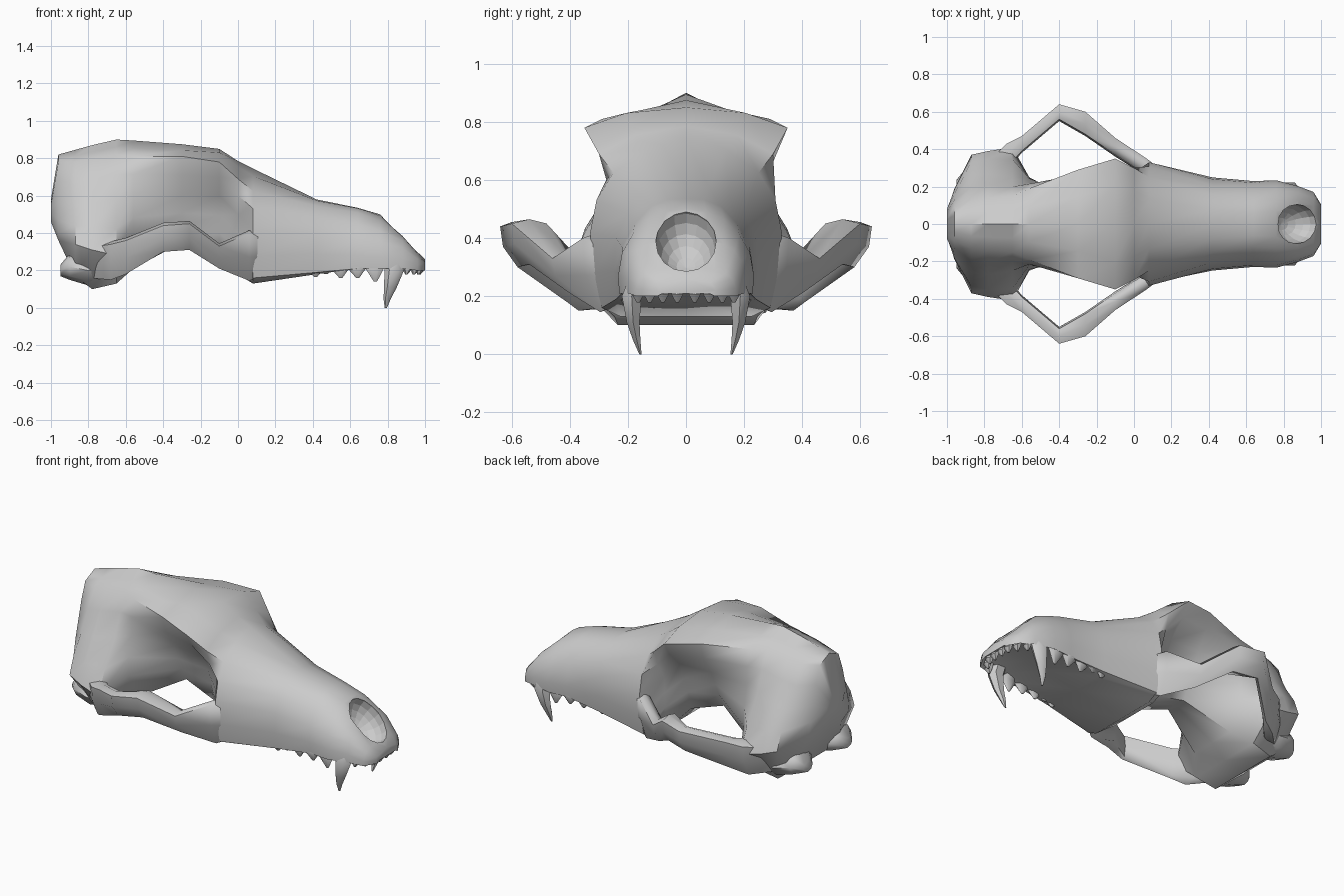
import bpy, bmesh, math
from mathutils import Vector

if "Cube" in bpy.data.objects:
    bpy.data.objects.remove(bpy.data.objects["Cube"])


def make_object(name, bm, angle=50):
    bmesh.ops.recalc_face_normals(bm, faces=bm.faces)
    me = bpy.data.meshes.new(name)
    bm.to_mesh(me)
    bm.free()
    ob = bpy.data.objects.new(name, me)
    bpy.context.collection.objects.link(ob)
    bpy.ops.object.select_all(action='DESELECT')
    ob.select_set(True)
    bpy.context.view_layer.objects.active = ob
    bpy.ops.object.shade_smooth_by_angle(angle=math.radians(angle))
    return ob


def loft(bm, rings):
    """Bridge closed rings of equal length and cap both ends."""
    vs = [[bm.verts.new(p) for p in r] for r in rings]
    n = len(vs[0])
    for a, b in zip(vs, vs[1:]):
        for i in range(n):
            j = (i + 1) % n
            bm.faces.new((a[i], a[j], b[j], b[i]))
    bm.faces.new(vs[0])
    bm.faces.new(vs[-1])


def flip(rings, s):
    return [[(p[0], p[1] * s, p[2]) for p in r] for r in rings]


# Skull cross-sections: x, top z, shoulder y z, side y z, lower y z, base z
sections = [
    (-1.00, .58, .05, .56, .08, .53, .06, .48, .46),
    (-.96, .82, .09, .78, .16, .56, .19, .40, .36),
    (-.87, .845, .13, .78, .26, .55, .37, .34, .17),
    (-.78, .87, .14, .80, .27, .56, .39, .31, .10),
    (-.65, .90, .15, .82, .25, .58, .41, .28, .13),
    (-.56, .895, .19, .81, .22, .60, .25, .37, .21),
    (-.30, .875, .29, .81, .19, .60, .11, .43, .35),
    (-.10, .85, .35, .78, .20, .60, .12, .40, .29),
    (.00, .785, .30, .69, .21, .50, .20, .31, .18),
    (.08, .745, .25, .625, .33, .42, .29, .16, .13),
    (.42, .58, .15, .545, .24, .40, .24, .19, .18),
    (.64, .535, .12, .51, .22, .37, .22, .21, .22),
    (.76, .50, .13, .465, .22, .35, .23, .21, .24),
    (.88, .39, .13, .38, .19, .32, .20, .21, .24),
    (.96, .30, .10, .29, .16, .26, .17, .20, .23),
    (1.0, .26, .06, .25, .10, .24, .10, .20, .21),
]


def ring(s):
    x, zt, ys, zs, ym, zm, yl, zl, zb = s
    base = .6 if x < -.2 else .78
    p = [Vector(v) for v in ((-ys, zs), (0, zt), (ys, zs), (ym, zm),
                             (yl, zl), (yl * base, zb))]
    half = []
    for i in range(1, 4):
        half += [p[i], (p[i] + p[i + 1]) * 9 / 16 - (p[i - 1] + p[i + 2]) / 16]
    if x < -.2:                      # raised crest along the crown
        half[1] = (p[1] + p[2]) / 2
    half += [p[4], p[5], Vector((0, zb))]
    left = [Vector((-v.x, v.y)) for v in half[-2:0:-1]]
    return [(x, v.x, v.y) for v in half + left]


bm = bmesh.new()
loft(bm, [ring(s) for s in sections])
skull = make_object("skull", bm)

# Nose opening, cut with a flattened ellipsoid along the sloping snout tip
bpy.ops.mesh.primitive_uv_sphere_add(segments=16, ring_count=10, radius=1,
                                     location=(.868, 0, .385),
                                     rotation=(0, math.radians(43), 0))
cutter = bpy.context.object
cutter.name = "nose_cutter"
cutter.scale = (.145, .105, .12)
cutter.hide_render = True
mod = skull.modifiers.new("nose_opening", 'BOOLEAN')
mod.operation = 'DIFFERENCE'
mod.object = cutter
mod.solver = 'EXACT'
bpy.context.view_layer.objects.active = skull
bpy.ops.object.modifier_apply(modifier=mod.name)
bpy.data.objects.remove(cutter)

# Cheek arches: x, outer y, inner y, top z, bottom z
arch = [
    (.20, .25, .18, .34, .20),
    (.06, .355, .27, .40, .145),
    (-.10, .46, .37, .33, .21),
    (-.26, .60, .48, .45, .31),
    (-.40, .64, .56, .44, .30),
    (-.60, .47, .39, .36, .18),
    (-.68, .43, .30, .34, .15),
    (-.80, .31, .22, .32, .16),
]
rings = []
for x, yo, yi, zt, zb in arch:
    mid = (zt + zb) / 2
    rings.append([(x, yo, zt), (x, (yo + yi) / 2, zt + .015), (x, yi, zt),
                  (x, yi - .01, mid), (x, yi, zb + .01), (x, yo - .06, zb),
                  (x, yo - .01, mid)])
bm = bmesh.new()
for s in (1, -1):
    loft(bm, flip(rings, s))
make_object("cheek_arches", bm, 60)

# Knobs at the back of the skull base
bm = bmesh.new()
for s in (1, -1):
    loft(bm, flip([[(x, .19 + r * 1.5 * math.cos(a), z + r * math.sin(a))
                    for a in [k * math.pi / 4 for k in range(8)]]
                   for x, z, r in ((-.95, .20, .03), (-.90, .22, .07),
                                   (-.80, .20, .08), (-.65, .20, .05))], s))
make_object("occipital_knobs", bm)


def tooth(bm, path, flat=1.0):
    """Sweep a six-sided taper along (x, y, z, radius); flat squeezes y."""
    rings = [[(x + r * math.cos(k * math.pi / 3),
               y + r * flat * math.sin(k * math.pi / 3), z)
              for k in range(6)] for x, y, z, r in path]
    for s in (1, -1):
        loft(bm, flip(rings, s))


# Canines
bm = bmesh.new()
tooth(bm, [(.83, .165, .26, .05), (.835, .187, .20, .052),
           (.815, .182, .11, .034), (.798, .17, .05, .02),
           (.79, .157, 0, .006)], .75)
make_object("canine_teeth", bm)

# Cheek teeth
bm = bmesh.new()
for x, y, tip in ((.41, .22, .165), (.465, .215, .18), (.545, .205, .16),
                  (.635, .205, .16), (.73, .205, .14)):
    tooth(bm, [(x, y - .015, .25, .05), (x, y, .215, .052),
               (x + .005, y - .01, tip, .008)], .4)
make_object("cheek_teeth", bm)

# Incisors
bm = bmesh.new()
for x, y in ((.905, .165), (.945, .125), (.97, .08), (.975, .03)):
    tooth(bm, [(x - .01, y, .24, .022), (x, y, .205, .023),
               (x - .005, y, .178, .006)])
make_object("incisor_teeth", bm)
